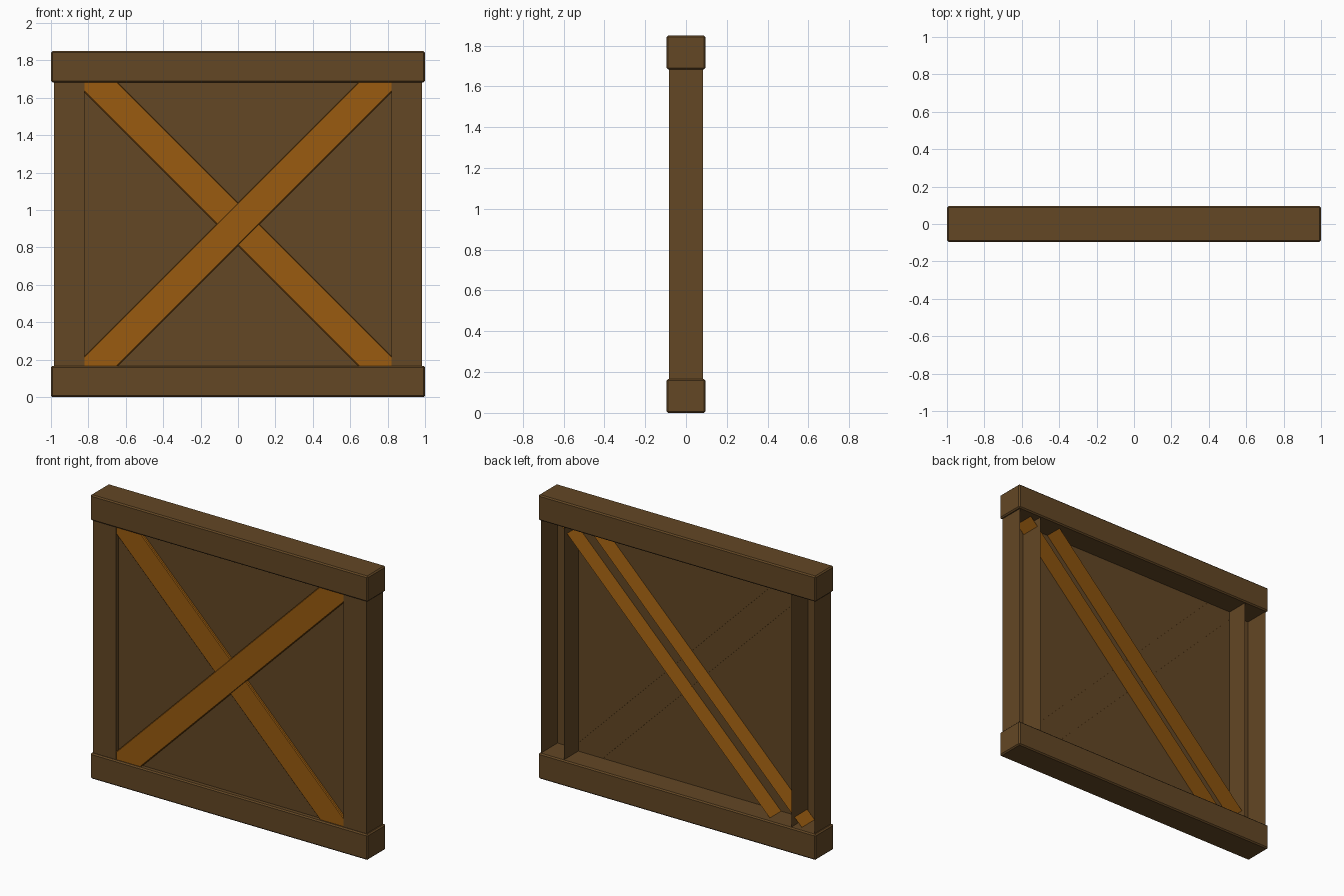
import bpy, bmesh, math
from mathutils import Matrix, Vector

cube = bpy.data.objects.get("Cube")
if cube:
    bpy.data.objects.remove(cube, do_unlink=True)


def material(name, rgb):
    m = bpy.data.materials.new(name)
    m.use_nodes = True
    color = (*rgb, 1.0)
    m.diffuse_color = color
    m.node_tree.nodes["Principled BSDF"].inputs["Base Color"].default_value = color
    return m


BROWN = material("dark_brown_wood", (0.125, 0.063, 0.018))
ORANGE = material("orange_wood", (0.32, 0.105, 0.005))

HEIGHT = 1.85
BEAM = 0.167           # height of top and bottom beams
POST_IN, POST_OUT = 0.82, 0.985


def finish(name, bm, mat):
    mesh = bpy.data.meshes.new(name)
    bm.to_mesh(mesh)
    bm.free()
    mesh.materials.append(mat)
    obj = bpy.data.objects.new(name, mesh)
    bpy.context.collection.objects.link(obj)
    return obj


def box(name, mat, centre, size, bevel=0.0, open_back=False, tilt=0.0):
    """Box with optional edge bevel, open back and tilt in the panel plane."""
    bm = bmesh.new()
    bmesh.ops.create_cube(bm, size=1.0)
    bmesh.ops.scale(bm, vec=size, verts=bm.verts)
    if open_back:
        back = [f for f in bm.faces if f.normal.y > 0.9]
        bmesh.ops.delete(bm, geom=back, context='FACES')
    if bevel:
        edges = [e for e in bm.edges if not e.is_boundary
                 and (not open_back or all(v.co.y < 0 for v in e.verts))]
        bmesh.ops.bevel(bm, geom=edges, offset=bevel, segments=1,
                        affect='EDGES', profile=0.5)
    move = Matrix.Translation(Vector(centre)) @ Matrix.Rotation(tilt, 4, 'Y')
    bmesh.ops.transform(bm, matrix=move, verts=bm.verts)
    return finish(name, bm, mat)


# Top and bottom beams
for name, z in (("bottom_beam", BEAM / 2), ("top_beam", HEIGHT - BEAM / 2)):
    box(name, BROWN, (0, 0, z), (2.0, 0.19, BEAM), bevel=0.008)

# Side posts, hollow and open at the back
for name, side in (("left_post", 1), ("right_post", -1)):
    box(name, BROWN, (side * (POST_IN + POST_OUT) / 2, 0, HEIGHT / 2),
        (POST_OUT - POST_IN, 0.168, HEIGHT - 2 * BEAM + 0.02), open_back=True)

# Thin board set back between the posts
bm = bmesh.new()
bmesh.ops.create_grid(bm, x_segments=1, y_segments=1, size=1.0)
bmesh.ops.scale(bm, vec=(POST_IN, HEIGHT / 2 - BEAM, 1), verts=bm.verts)
bmesh.ops.rotate(bm, matrix=Matrix.Rotation(math.pi / 2, 3, 'X'), verts=bm.verts)
bmesh.ops.translate(bm, vec=(0, -0.062, HEIGHT / 2), verts=bm.verts)
finish("back_board", bm, BROWN)

# Crossed braces: the rising one is deeper and passes in front
for name, tilt, front, back in (("rising_brace", 45, -0.082, 0.055),
                                ("falling_brace", -45, -0.079, -0.057)):
    box(name, ORANGE, (0, (front + back) / 2, HEIGHT / 2),
        (0.163, back - front, 2.35), bevel=0.005, open_back=True,
        tilt=math.radians(tilt))
